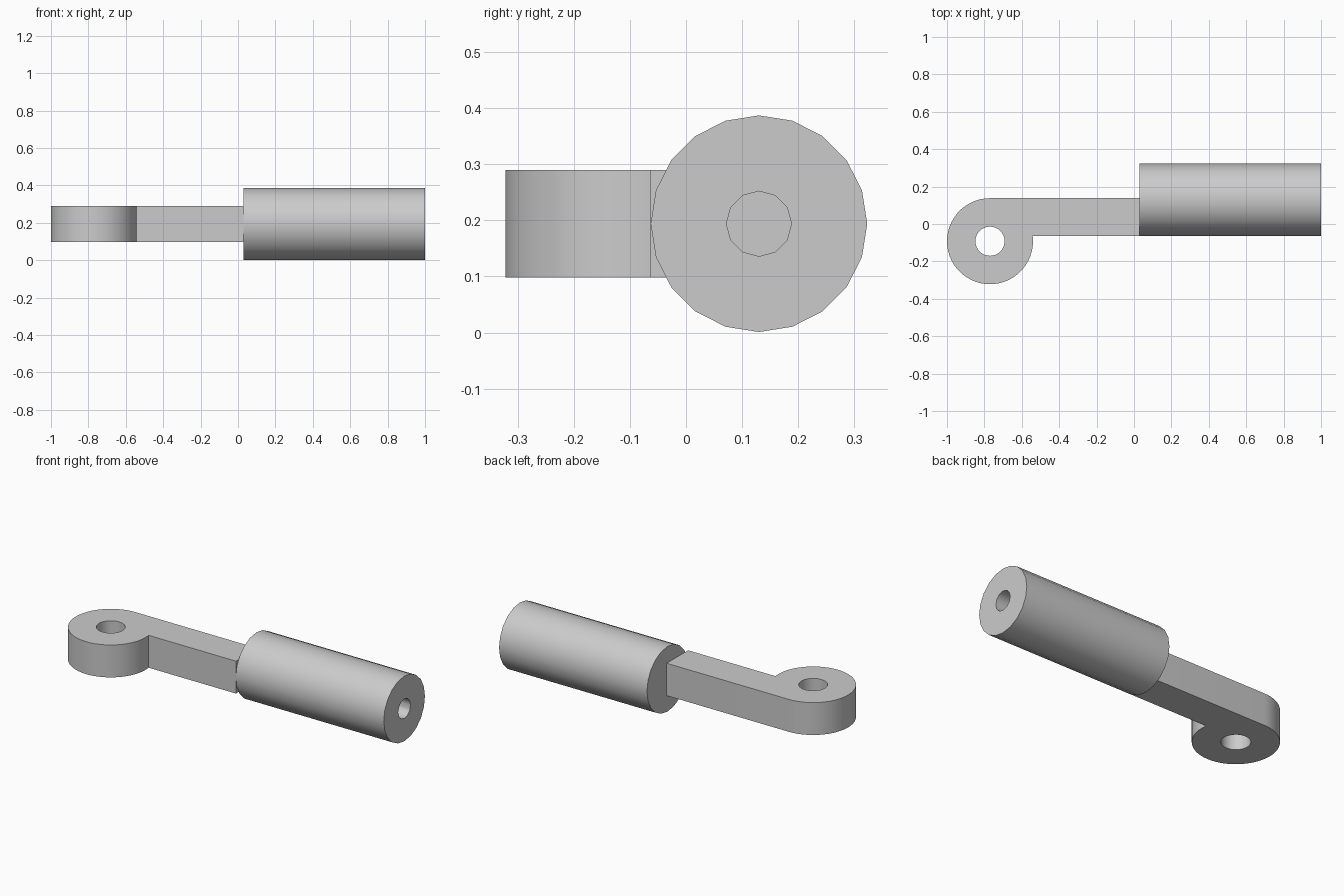
import bpy
import bmesh
from math import asin, cos, sin, pi, radians
from mathutils import Matrix, Vector

default = bpy.data.objects.get("Cube")
if default:
    bpy.data.objects.remove(default, do_unlink=True)

grey = bpy.data.materials.new("plain grey")
grey.use_nodes = True
colour = (0.6, 0.6, 0.6, 1)
grey.diffuse_color = colour
grey.node_tree.nodes["Principled BSDF"].inputs["Base Color"].default_value = colour


def make_object(name, bm):
    bmesh.ops.recalc_face_normals(bm, faces=bm.faces)
    mesh = bpy.data.meshes.new(name)
    bm.to_mesh(mesh)
    bm.free()
    mesh.materials.append(grey)
    obj = bpy.data.objects.new(name, mesh)
    bpy.context.collection.objects.link(obj)
    return obj


def cylinder(name, radius, start, end, sides):
    start, end = Vector(start), Vector(end)
    axis = end - start
    place = Matrix.Translation((start + end) / 2) @ axis.to_track_quat("Z", "Y").to_matrix().to_4x4()
    bm = bmesh.new()
    bmesh.ops.create_cone(bm, cap_ends=True, segments=sides, radius1=radius,
                          radius2=radius, depth=axis.length, matrix=place)
    return make_object(name, bm)


def select_only(obj):
    bpy.ops.object.select_all(action="DESELECT")
    obj.select_set(True)
    bpy.context.view_layer.objects.active = obj


def drill(obj, cutter):
    cutter.hide_render = True
    mod = obj.modifiers.new("hole", "BOOLEAN")
    mod.operation = "DIFFERENCE"
    mod.solver = "EXACT"
    mod.object = cutter
    select_only(obj)
    bpy.ops.object.modifier_apply(modifier=mod.name)
    bpy.data.objects.remove(cutter, do_unlink=True)
    bpy.ops.object.shade_smooth_by_angle(angle=radians(35))


# Flat arm with a round eye hanging off one side
BOTTOM, TOP = 0.098, 0.29
FRONT, BACK, JOINT = -0.063, 0.138, 0.03
EYE_R = 0.23
eye_x, eye_y = -1 + EYE_R, BACK - EYE_R
first = pi / 2
last = 2 * pi + asin((FRONT - eye_y) / EYE_R)
STEPS = 40
outline = [(JOINT, FRONT), (JOINT, BACK)]
for i in range(STEPS + 1):
    a = first + (last - first) * i / STEPS
    outline.append((eye_x + EYE_R * cos(a), eye_y + EYE_R * sin(a)))

bm = bmesh.new()
base = bm.faces.new([bm.verts.new((x, y, BOTTOM)) for x, y in outline])
grown = bmesh.ops.extrude_face_region(bm, geom=[base], use_keep_orig=True)
top_verts = [g for g in grown["geom"] if isinstance(g, bmesh.types.BMVert)]
bmesh.ops.translate(bm, verts=top_verts, vec=(0, 0, TOP - BOTTOM))
arm = make_object("eye_arm", bm)
drill(arm, cylinder("eye_cutter", 0.078, (eye_x, eye_y, 0), (eye_x, eye_y, 0.4), 32))

# Round barrel with a blind bore in its free end
AXIS_Y, AXIS_Z = 0.13, 0.194
barrel = cylinder("barrel", 0.193, (JOINT, AXIS_Y, AXIS_Z), (1, AXIS_Y, AXIS_Z), 20)
drill(barrel, cylinder("bore_cutter", 0.058, (0.45, AXIS_Y, AXIS_Z), (1.1, AXIS_Y, AXIS_Z), 12))
